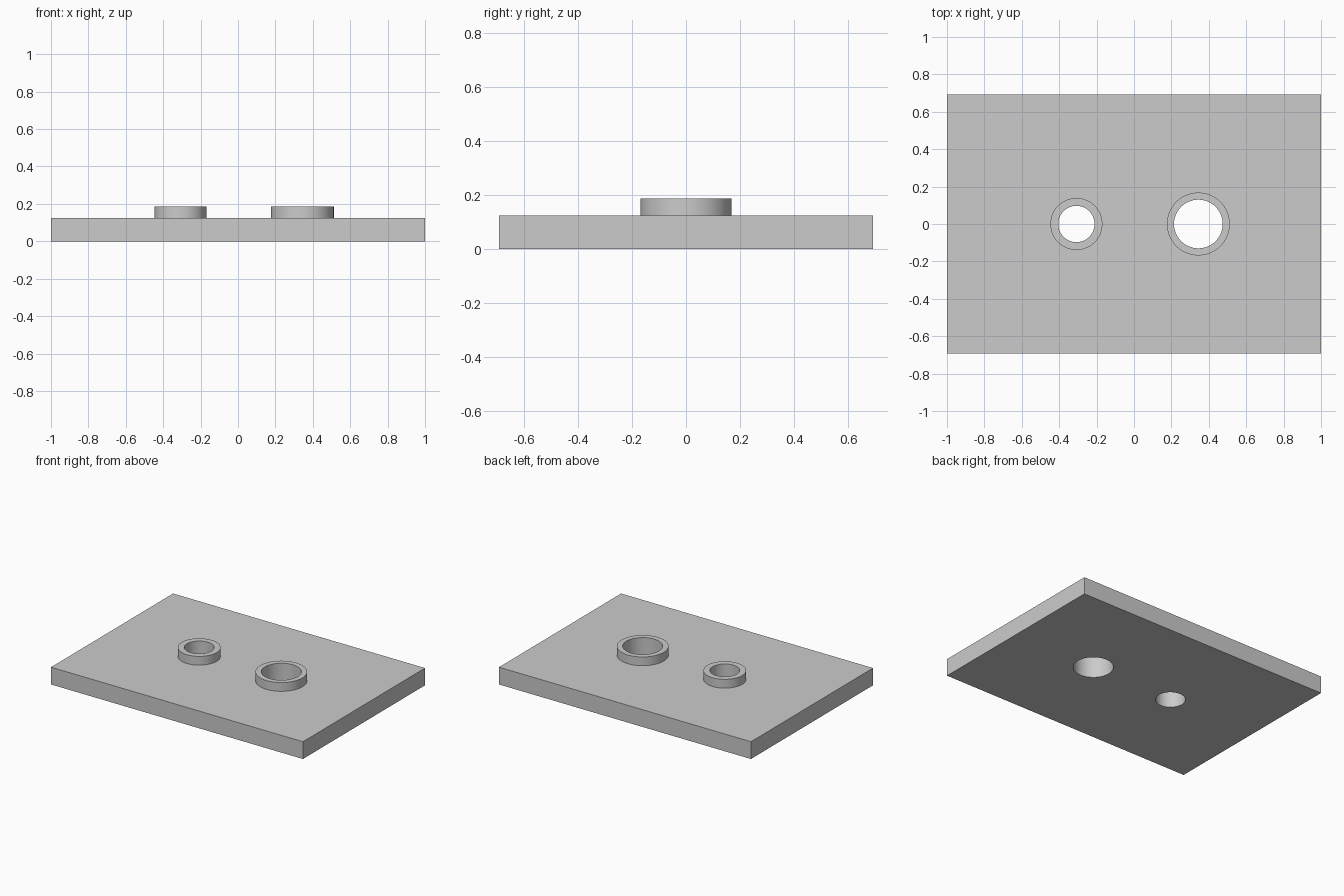
import bpy
import math

if "Cube" in bpy.data.objects:
    bpy.data.objects.remove(bpy.data.objects["Cube"])

PLATE_T = 0.124
BOSS_TOP = 0.187
# x centre, outer radius, bore radius
BOSSES = [(-0.308, 0.139, 0.097), (0.344, 0.168, 0.13)]


def cylinder(name, x, r, z0, z1):
    bpy.ops.mesh.primitive_cylinder_add(
        vertices=96, radius=r, depth=z1 - z0, location=(x, 0, (z0 + z1) / 2))
    ob = bpy.context.object
    ob.name = name
    return ob


def combine(target, tool, operation):
    mod = target.modifiers.new(operation.lower(), 'BOOLEAN')
    mod.operation = operation
    mod.solver = 'EXACT'
    mod.object = tool
    bpy.context.view_layer.objects.active = target
    bpy.ops.object.modifier_apply(modifier=mod.name)
    bpy.data.objects.remove(tool)


# rectangular base plate
bpy.ops.mesh.primitive_cube_add(size=1, location=(0, 0, PLATE_T / 2))
plate = bpy.context.object
plate.name = "base_plate"
plate.scale = (2, 1.384, PLATE_T)
bpy.ops.object.transform_apply(location=True, rotation=False, scale=True)

# raised collars, then bores right through
for x, outer, bore in BOSSES:
    combine(plate, cylinder("collar", x, outer, PLATE_T / 2, BOSS_TOP), 'UNION')
    combine(plate, cylinder("bore", x, bore, -0.1, 0.4), 'DIFFERENCE')

# smooth round walls, crisp edges
bpy.ops.object.select_all(action='DESELECT')
plate.select_set(True)
bpy.context.view_layer.objects.active = plate
bpy.ops.object.shade_smooth_by_angle(angle=math.radians(30))
